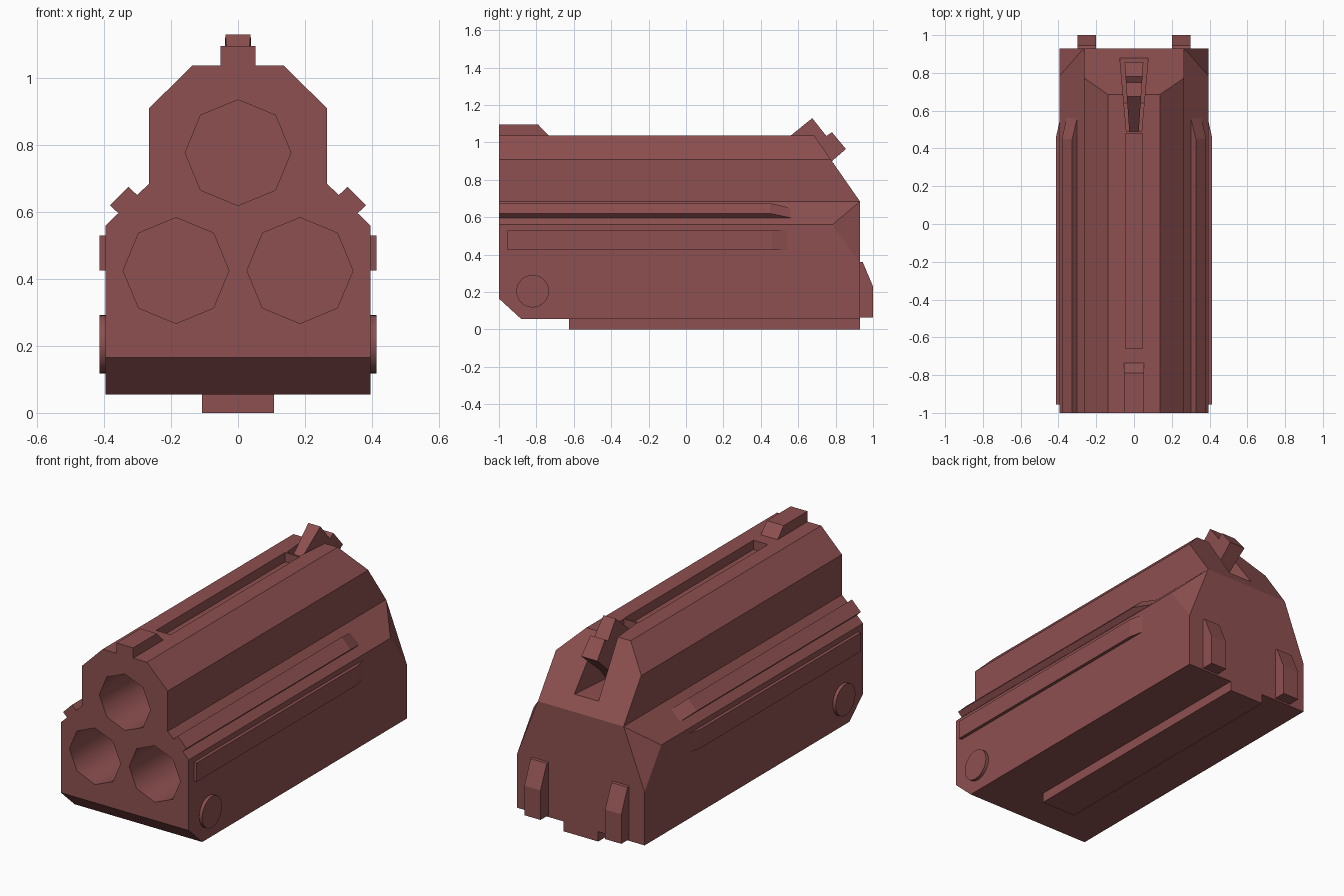
import bpy, bmesh, math
from mathutils import Vector, Matrix

if "Cube" in bpy.data.objects:
    bpy.data.objects.remove(bpy.data.objects["Cube"])

mat = bpy.data.materials.new("dark_red")
mat.diffuse_color = (0.27, 0.08, 0.08, 1)
mat.use_nodes = True
mat.node_tree.nodes["Principled BSDF"].inputs["Base Color"].default_value = mat.diffuse_color


def finish(name, bm):
    bmesh.ops.recalc_face_normals(bm, faces=bm.faces)
    me = bpy.data.meshes.new(name)
    bm.to_mesh(me)
    bm.free()
    me.materials.append(mat)
    ob = bpy.data.objects.new(name, me)
    bpy.context.collection.objects.link(ob)
    return ob


def loft_bm(rings):
    bm = bmesh.new()
    vs = [[bm.verts.new(p) for p in r] for r in rings]
    n = len(vs[0])
    for a, b in zip(vs, vs[1:]):
        for i in range(n):
            j = (i + 1) % n
            bm.faces.new((a[i], a[j], b[j], b[i]))
    bm.faces.new(vs[0])
    bm.faces.new(vs[-1])
    return bm


def loft(name, rings):
    return finish(name, loft_bm(rings))


def side_prism(name, yz, half, cx=0):
    """Side profile extruded along x; half-width may vary with y."""
    w = half if callable(half) else (lambda y: half)
    return loft(name, [[(cx + s * w(y), y, z) for y, z in yz] for s in (-1, 1)])


def section(xz, y, s=1):
    return [(s * x, y, z) for x, z in xz]


def cylinder(name, centre, axis, r, depth, sides, turn=0):
    bm = bmesh.new()
    bmesh.ops.create_cone(bm, cap_ends=True, segments=sides, radius1=r, radius2=r, depth=depth)
    rot = Matrix.Rotation(math.pi / 2, 4, axis)
    bmesh.ops.transform(bm, verts=bm.verts, matrix=Matrix.Translation(centre) @ rot
                        @ Matrix.Rotation(turn, 4, 'Z'))
    for f in bm.faces:
        f.smooth = len(f.verts) == 4
    return finish(name, bm)


def slice_off(bm, point, normal):
    bmesh.ops.bisect_plane(bm, geom=bm.verts[:] + bm.edges[:] + bm.faces[:], dist=1e-4,
                           plane_co=point, plane_no=Vector(normal).normalized(), clear_outer=True)
    bmesh.ops.holes_fill(bm, edges=[e for e in bm.edges if e.is_boundary], sides=0)


def carve(target, cutter):
    cutter.hide_render = True
    m = target.modifiers.new("cut", 'BOOLEAN')
    m.operation, m.solver, m.object = 'DIFFERENCE', 'EXACT', cutter
    bpy.context.view_layer.objects.active = target
    bpy.ops.object.modifier_apply(modifier=m.name)
    bpy.data.objects.remove(cutter)


# Main body: front outline extruded back, then sliced
half = [(0.395, 0.055), (0.395, 0.56), (0.265, 0.685), (0.265, 0.91), (0.137, 1.037)]
outline = half + [(-x, z) for x, z in reversed(half)]
bm = loft_bm([section(outline, -1), section(outline, 0.93)])
slice_off(bm, (0, 0.93, 0.685), (0, 0.352, 0.245))
for s in (-1, 1):
    slice_off(bm, (s * 0.396, 0.78, 0.561), (s * 0.05, 0.0273, 0.0195))
slice_off(bm, (0, -1, 0.165), (0, -0.11, -0.12))
body = finish("body", bm)

# Three octagonal bores
for x, z in ((0, 0.777), (-0.185, 0.425), (0.185, 0.425)):
    carve(body, cylinder("bore_cutter", (x, -0.9, z), 'X', 0.158, 1.4, 8))

# Top groove and hammer slot
carve(body, side_prism("groove_cutter", [(-0.66, 1.2), (-0.66, 0.985), (0.48, 0.985), (0.48, 1.2)], 0.045))
carve(body, side_prism("slot_cutter", [(0.49, 1.2), (0.49, 0.95), (0.64, 0.755), (0.88, 0.755), (0.88, 1.2)],
                       lambda y: 0.04 + 0.09 * (y - 0.49)))

# Hammer
side_prism("hammer", [(0.49, 0.98), (0.675, 1.13), (0.75, 1.035), (0.78, 1.055), (0.855, 0.965),
                      (0.70, 0.83), (0.62, 0.72), (0.49, 0.9)], lambda y: 0.025 + 0.068 * (y - 0.49))

# Front sight and underside rail
side_prism("front_sight", [(-1, 1.02), (-1, 1.095), (-0.79, 1.095), (-0.735, 1.037), (-0.735, 1.02)], 0.052)
side_prism("bottom_rail", [(-0.625, 0), (-0.625, 0.07), (0.93, 0.07), (0.93, 0)], 0.108)

# Mirrored side parts
rail = [(0.29, 0.64), (0.327, 0.675), (0.382, 0.62), (0.348, 0.587)]
rail_end = [(0.29, 0.64), (0.301, 0.65), (0.357, 0.597), (0.348, 0.587)]
strip = [(0.38, 0.425), (0.38, 0.53), (0.413, 0.53), (0.413, 0.425)]
strip_end = [(0.38, 0.425), (0.38, 0.53), (0.395, 0.53), (0.395, 0.425)]
for s, side in ((-1, "left"), (1, "right")):
    loft(side + "_shoulder_rail", [section(rail, -1, s), section(rail, 0.45, s), section(rail_end, 0.56, s)])
    loft(side + "_side_strip", [section(strip, -0.955, s), section(strip, 0.46, s), section(strip_end, 0.54, s)])
    cylinder(side + "_pin", (s * 0.393, -0.82, 0.205), 'Y', 0.087, 0.04, 32)
    side_prism(side + "_rear_lug", [(0.91, 0.065), (0.91, 0.365), (0.945, 0.36), (1, 0.23), (1, 0.065)],
               0.05, s * 0.25)
